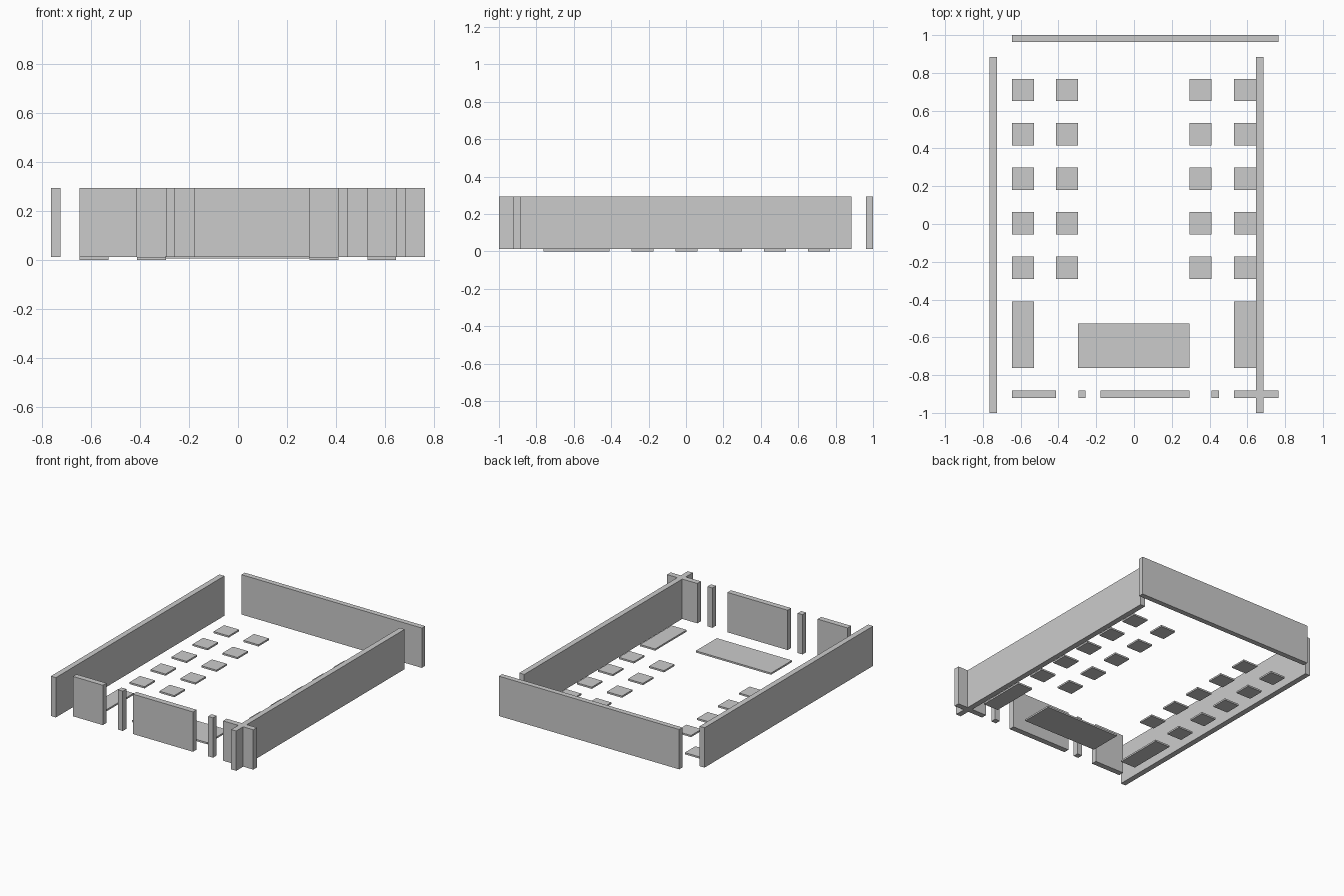
import bpy, bmesh
from mathutils import Vector

if "Cube" in bpy.data.objects:
    bpy.data.objects.remove(bpy.data.objects["Cube"])


def box(name, x, y, z):
    """Axis-aligned box from (min, max) ranges."""
    bm = bmesh.new()
    bmesh.ops.create_cube(bm, size=1)
    bmesh.ops.scale(bm, vec=Vector((x[1] - x[0], y[1] - y[0], z[1] - z[0])), verts=bm.verts)
    bmesh.ops.translate(bm, vec=Vector((sum(x) / 2, sum(y) / 2, sum(z) / 2)), verts=bm.verts)
    mesh = bpy.data.meshes.new(name)
    bm.to_mesh(mesh)
    bm.free()
    ob = bpy.data.objects.new(name, mesh)
    bpy.context.collection.objects.link(ob)
    return ob


WALL_Z = (0.013, 0.295)
SLAB_Z = (0.0, 0.012)

# Long side walls and rear wall
box("left_wall", (-0.765, -0.726), (-1.0, 0.885), WALL_Z)
box("right_wall", (0.647, 0.686), (-1.0, 0.885), WALL_Z)
box("back_wall", (-0.647, 0.765), (0.963, 1.0), WALL_Z)

# Front wall: panels and posts with openings between
front = [("front_panel_left", -0.647, -0.413), ("front_post_left", -0.295, -0.257),
         ("front_panel_middle", -0.178, 0.293), ("front_post_right", 0.411, 0.45),
         ("front_panel_right", 0.529, 0.765)]
for name, x0, x1 in front:
    box(name, (x0, x1), (-0.922, -0.882), WALL_Z)

# Square floor pads: four columns of five
S = 0.1177
for c, x in enumerate((-0.647, -0.413, 0.293, 0.529)):
    for r in range(5):
        y = 0.651 - r * 0.2353
        box(f"floor_pad_{c + 1}_{r + 1}", (x, x + S), (y, y + S), SLAB_Z)

# Long pads at the front corners and the wide centre slab
for name, x in (("long_pad_left", -0.647), ("long_pad_right", 0.529)):
    box(name, (x, x + S), (-0.763, -0.41), SLAB_Z)
box("centre_slab", (-0.296, 0.293), (-0.763, -0.528), (0.005, 0.017))
